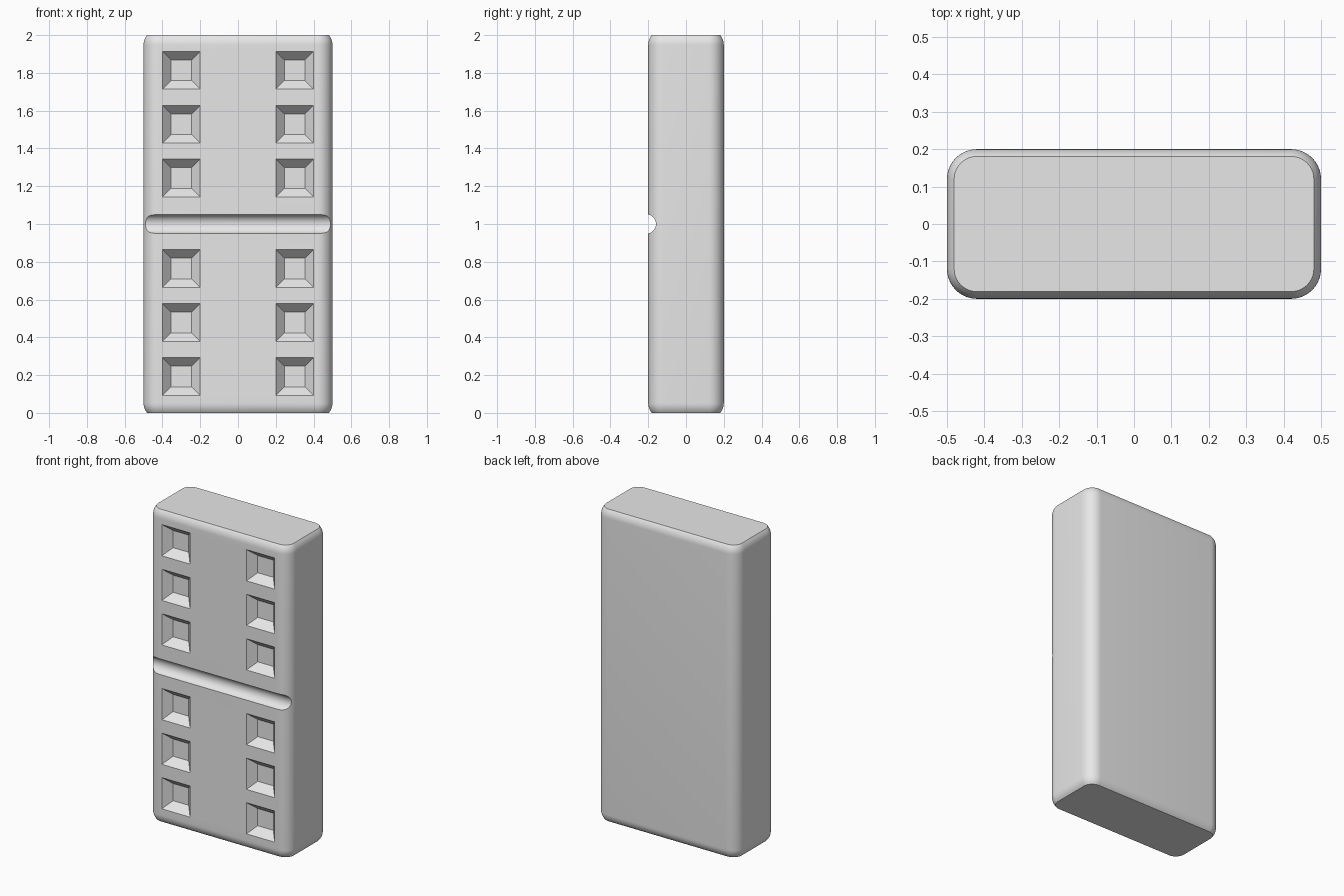
import bpy, bmesh, math
from mathutils import Matrix, Vector

if "Cube" in bpy.data.objects:
    bpy.data.objects.remove(bpy.data.objects["Cube"])

R = 0.08                     # edge rounding radius
CORE_X, CORE_Y = 0.42, 0.12  # centres of the rounded corners
SEG = 10                     # segments per corner


def section(bm, radius, z):
    """Rounded rectangle loop at height z."""
    loop = []
    for i, (sx, sy) in enumerate([(1, 1), (-1, 1), (-1, -1), (1, -1)]):
        for k in range(SEG + 1):
            a = math.pi / 2 * (i + k / SEG)
            loop.append(bm.verts.new((sx * CORE_X + radius * math.cos(a),
                                      sy * CORE_Y + radius * math.sin(a), z)))
    return loop


def make_object(name, bm):
    bmesh.ops.recalc_face_normals(bm, faces=bm.faces)
    mesh = bpy.data.meshes.new(name)
    bm.to_mesh(mesh)
    bm.free()
    obj = bpy.data.objects.new(name, mesh)
    bpy.context.collection.objects.link(obj)
    return obj


# Tile body: rounded slab whose ends are cut flat part way round the curve
top_angle = math.asin(0.65)
steps = [top_angle * (1 - k / 6) for k in range(7)]
ends = [(R * math.cos(t), R * (0.65 - math.sin(t))) for t in steps]
profile = ends + [(r, 2 - z) for r, z in reversed(ends)]
bm = bmesh.new()
loops = [section(bm, r, z) for r, z in profile]
for lo, hi in zip(loops, loops[1:]):
    for i in range(len(lo)):
        j = (i + 1) % len(lo)
        bm.faces.new((lo[i], lo[j], hi[j], hi[i]))
bm.faces.new(loops[0][::-1])
bm.faces.new(loops[-1])
tile = make_object("domino_tile", bm)

# Cutters: middle groove and two columns of tapered square pits
bm = bmesh.new()
bmesh.ops.create_cone(bm, cap_ends=True, segments=48, radius1=0.051, radius2=0.051,
                      depth=1.4, matrix=Matrix.Translation((0, -0.21, 1))
                      @ Matrix.Rotation(math.pi / 2, 4, 'Y'))
for x in (-0.3, 0.3):
    for z in (0.193, 0.478, 0.764, 1.243, 1.528, 1.814):
        pit = bmesh.ops.create_cube(bm, size=1)["verts"]
        for v in pit:
            half, y = (0.118, -0.22) if v.co.y < 0 else (0.055, -0.15)
            v.co = Vector((x + math.copysign(half, v.co.x), y,
                           z + math.copysign(half, v.co.z)))
cutter = make_object("pit_and_groove_cutter", bm)
cutter.hide_render = True

# Carve the tile
cut = tile.modifiers.new("carve", 'BOOLEAN')
cut.operation = 'DIFFERENCE'
cut.solver = 'EXACT'
cut.object = cutter
graph = bpy.context.evaluated_depsgraph_get()
carved = bpy.data.meshes.new_from_object(tile.evaluated_get(graph))
tile.modifiers.clear()
tile.data = carved
bpy.data.objects.remove(cutter)

# Plain grey finish, smooth with crisp cut edges
grey = bpy.data.materials.new("light_grey")
grey.diffuse_color = (0.8, 0.8, 0.8, 1)
grey.use_nodes = True
grey.node_tree.nodes["Principled BSDF"].inputs["Base Color"].default_value = grey.diffuse_color
carved.materials.clear()
carved.materials.append(grey)
bpy.context.view_layer.objects.active = tile
tile.select_set(True)
bpy.ops.object.shade_smooth_by_angle(angle=math.radians(30))
